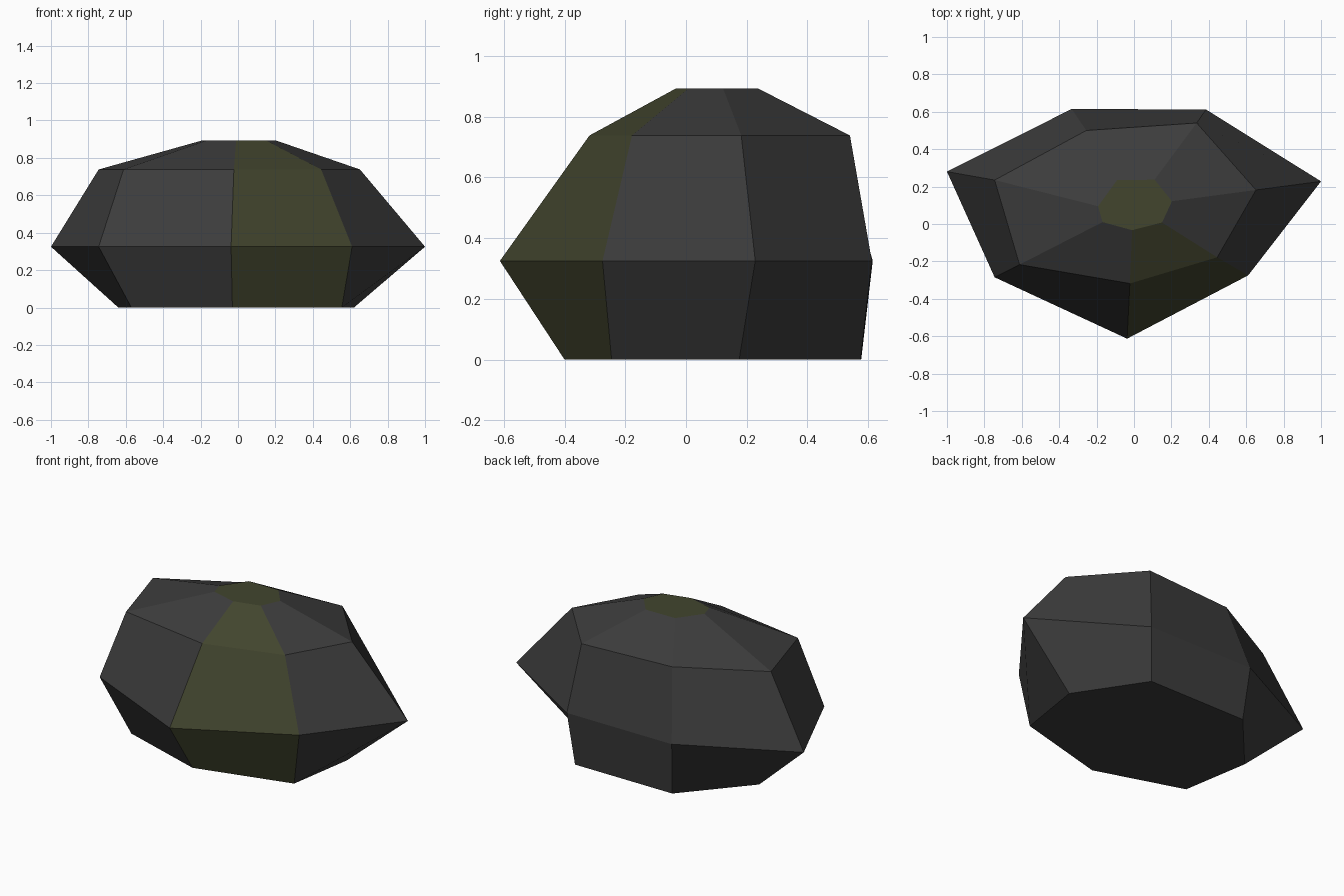
import bpy, bmesh

if "Cube" in bpy.data.objects:
    bpy.data.objects.remove(bpy.data.objects["Cube"])

def material(name, rgb):
    m = bpy.data.materials.new(name)
    m.diffuse_color = (*rgb, 1)
    m.use_nodes = True
    m.node_tree.nodes["Principled BSDF"].inputs["Base Color"].default_value = m.diffuse_color
    return m

# Irregular seven-sided cross-sections, from the left corner round the front
sections = [
    (0.0, [(-.64, .20), (-.57, -.225), (-.03, -.40), (.555, -.245), (.62, .175), (.355, .575), (-.31, .577)]),
    (.325, [(-1, .28), (-.745, -.285), (-.037, -.613), (.61, -.275), (1, .228), (.385, .612), (-.333, .615)]),
    (.738, [(-.745, .235), (-.612, -.217), (-.022, -.318), (.445, -.178), (.652, .182), (.335, .54), (-.255, .50)]),
    (.893, [(-.192, .095), (-.168, .01), (-.01, -.033), (.15, .008), (.203, .122), (.11, .237), (-.09, .235)]),
]
SIDES = 7
MOSS_COLUMN = 2  # front-right facet column

bm = bmesh.new()
rings = [[bm.verts.new((x, y, z)) for x, y in pts] for z, pts in sections]

# Side facets, with one mossy column
for low, high in zip(rings, rings[1:]):
    for i in range(SIDES):
        j = (i + 1) % SIDES
        f = bm.faces.new((low[i], low[j], high[j], high[i]))
        f.material_index = int(i == MOSS_COLUMN)

# Flat base and mossy cap
bm.faces.new(rings[0][::-1])
bm.faces.new(rings[-1]).material_index = 1

mesh = bpy.data.meshes.new("rock")
bm.to_mesh(mesh)
bm.free()
mesh.materials.append(material("dark grey stone", (.045, .045, .045)))
mesh.materials.append(material("olive moss", (.054, .059, .027)))
rock = bpy.data.objects.new("rock", mesh)
bpy.context.collection.objects.link(rock)
